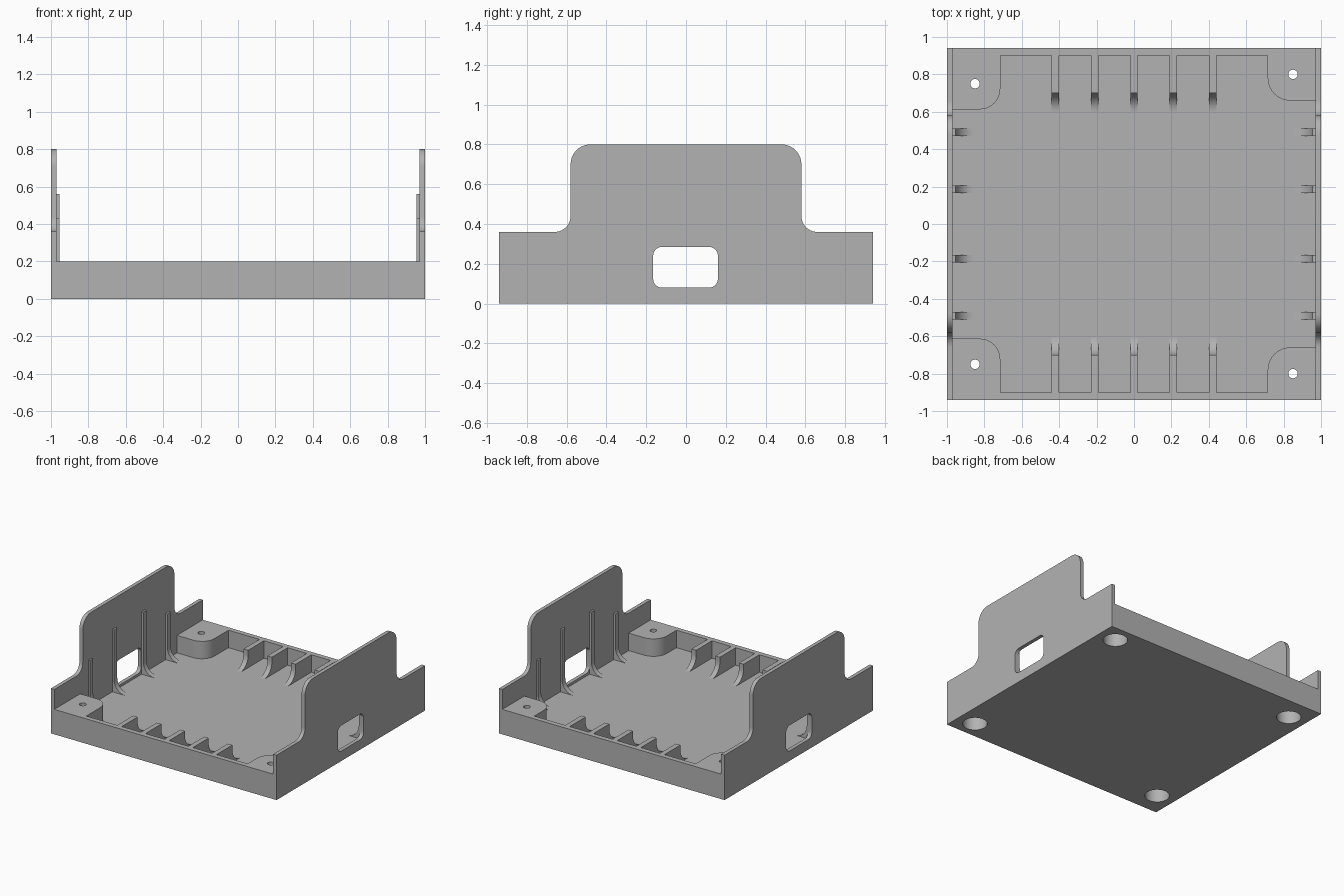
import bpy, bmesh, math
from mathutils import Vector

if "Cube" in bpy.data.objects:
    bpy.data.objects.remove(bpy.data.objects["Cube"])

FLOOR, RIM = 0.06, 0.20      # floor top and tray rim heights
WALL_IN = 0.97               # inner face of the side walls

grey = bpy.data.materials.new("plain grey")
grey.diffuse_color = (0.45, 0.45, 0.45, 1)
grey.use_nodes = True
grey.node_tree.nodes["Principled BSDF"].inputs["Base Color"].default_value = grey.diffuse_color


def rounded(points, steps=10):
    """Outline from (u, v[, radius]) corners, with arcs where a radius is given."""
    out = []
    for i, p in enumerate(points):
        c = Vector(p[:2])
        if len(p) < 3:
            out.append(c)
            continue
        a = (Vector(points[i - 1][:2]) - c).normalized()
        b = (Vector(points[(i + 1) % len(points)][:2]) - c).normalized()
        r = p[2]
        for k in range(steps + 1):
            t = math.pi / 2 * k / steps
            out.append(c + a * r * (1 - math.sin(t)) + b * r * (1 - math.cos(t)))
    return out


def prism(name, outline, axis, lo, hi):
    """Extrude a 2D outline along x, y or z."""
    place = {"x": lambda u, v, h: (h, u, v),
             "y": lambda u, v, h: (u, h, v),
             "z": lambda u, v, h: (u, v, h)}[axis]
    bm = bmesh.new()
    ends = [[bm.verts.new(place(u, v, h)) for u, v in outline] for h in (lo, hi)]
    bm.faces.new(ends[0])
    bm.faces.new(ends[1])
    n = len(outline)
    for i in range(n):
        j = (i + 1) % n
        bm.faces.new((ends[0][i], ends[0][j], ends[1][j], ends[1][i]))
    bmesh.ops.recalc_face_normals(bm, faces=bm.faces[:])
    mesh = bpy.data.meshes.new(name)
    bm.to_mesh(mesh)
    bm.free()
    mesh.materials.append(grey)
    ob = bpy.data.objects.new(name, mesh)
    bpy.context.collection.objects.link(ob)
    return ob


def activate(ob):
    bpy.ops.object.select_all(action="DESELECT")
    ob.select_set(True)
    bpy.context.view_layer.objects.active = ob


def cut(ob, cutter):
    mod = ob.modifiers.new("cut", "BOOLEAN")
    mod.operation, mod.solver, mod.object = "DIFFERENCE", "EXACT", cutter
    activate(ob)
    bpy.ops.object.modifier_apply(modifier=mod.name)
    bpy.data.objects.remove(cutter)


def smooth(ob):
    activate(ob)
    bpy.ops.object.shade_smooth_by_angle(angle=math.radians(30))


def rect(u0, u1, v0, v1, *r):
    return rounded([(u0, v0, *r), (u1, v0, *r), (u1, v1, *r), (u0, v1, *r)])


def circle(x, y, r, n=32):
    return [(x + r * math.cos(2 * math.pi * k / n), y + r * math.sin(2 * math.pi * k / n))
            for k in range(n)]


# Tray block with a pocket that leaves four rounded screw posts
tray = prism("tray", rect(-WALL_IN, WALL_IN, -0.94, 0.94), "z", 0, RIM)
pocket = rounded([
    (-0.715, -0.90), (0.715, -0.90), (0.715, -0.66, 0.12), (1.1, -0.66),
    (1.1, 0.66), (0.715, 0.66, 0.12), (0.715, 0.90), (-0.715, 0.90),
    (-0.715, 0.613, 0.11), (-1.1, 0.613), (-1.1, -0.613), (-0.715, -0.613, 0.11)])
cut(tray, prism("pocket_cutter", pocket, "z", FLOOR, 0.4))

# Screw holes with wide recesses from below
for x, y in ((-0.85, 0.75), (-0.85, -0.75), (0.85, 0.80), (0.85, -0.80)):
    cut(tray, prism("recess_cutter", circle(x, y, 0.09), "z", -0.1, 0.14))
    cut(tray, prism("hole_cutter", circle(x, y, 0.025), "z", 0.1, 0.4))
smooth(tray)

# Side walls with raised middle and a cable window
profile = rounded([
    (-0.94, 0), (0.94, 0), (0.94, 0.36), (0.58, 0.36, 0.08), (0.58, 0.80, 0.10),
    (-0.58, 0.80, 0.10), (-0.58, 0.36, 0.08), (-0.94, 0.36)])
for side, s in (("left", -1), ("right", 1)):
    wall = prism(side + "_wall", profile, "x", s * WALL_IN, s)
    window = rect(-0.165, 0.16, 0.08, 0.285, 0.045)
    cut(wall, prism("window_cutter", window, "x", s * 0.9, s * 1.1))
    smooth(wall)

    # Thin wall ribs that flare into the floor
    for y, top in ((-0.49, 0.43), (-0.185, 0.56), (0.185, 0.56), (0.49, 0.43)):
        rib = rounded([(s * WALL_IN, 0.05), (s * WALL_IN, top), (s * 0.955, top),
                       (s * 0.955, FLOOR, 0.1), (s * 0.854, FLOOR), (s * 0.854, 0.05)])
        smooth(prism(side + "_wall_rib", rib, "y", y - 0.02, y + 0.02))

# Gusset ribs along the front and back rims
for end, s in (("front", -1), ("back", 1)):
    for x in (-0.42, -0.21, 0, 0.21, 0.42):
        rib = rounded([(s * 0.90, 0.05), (s * 0.90, RIM), (s * 0.70, RIM),
                       (s * 0.70, FLOOR, 0.1), (s * 0.599, FLOOR), (s * 0.599, 0.05)])
        smooth(prism(end + "_rib", rib, "x", x - 0.02, x + 0.02))
